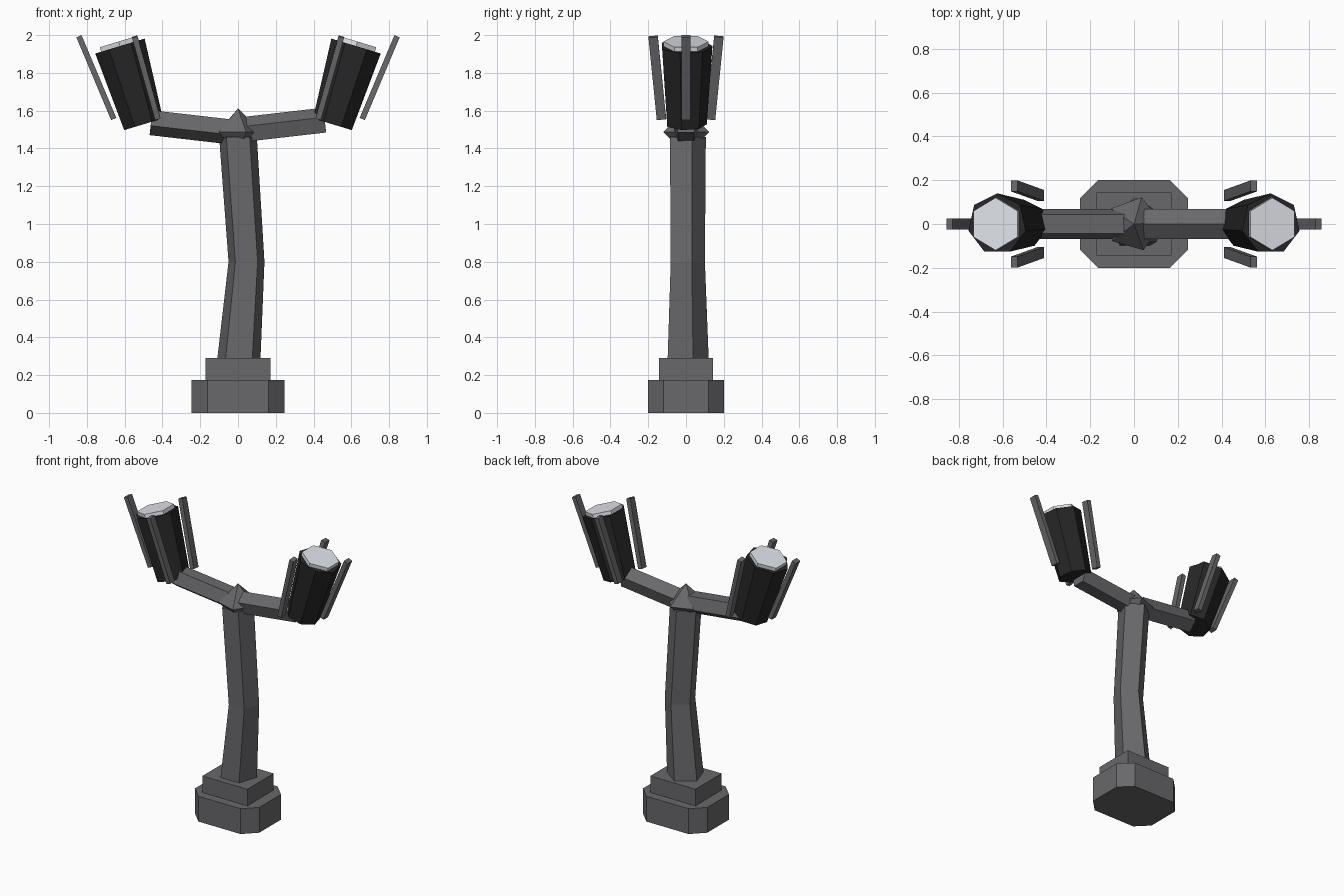
import bpy, math
from mathutils import Vector

if "Cube" in bpy.data.objects:
    bpy.data.objects.remove(bpy.data.objects["Cube"])


def mat(name, c):
    m = bpy.data.materials.new(name)
    m.diffuse_color = (*c, 1)
    m.use_nodes = True
    m.node_tree.nodes["Principled BSDF"].inputs["Base Color"].default_value = m.diffuse_color
    return m


IRON = mat("iron_grey", (0.14, 0.14, 0.15))
DARK = mat("dark_metal", (0.02, 0.02, 0.021))
GLASS = mat("pale_glass", (0.75, 0.77, 0.82))


def loft(name, rings, material):
    """Flat-faced solid through rings of equal point count, capped at both ends."""
    n = len(rings[0])
    verts = [p for r in rings for p in r]
    faces = [tuple(reversed(range(n))), tuple(range(len(verts) - n, len(verts)))]
    for k in range(len(rings) - 1):
        for i in range(n):
            a, b = k * n + i, k * n + (i + 1) % n
            faces.append((a, b, b + n, a + n))
    me = bpy.data.meshes.new(name)
    me.from_pydata(verts, [], faces)
    me.materials.append(material)
    ob = bpy.data.objects.new(name, me)
    bpy.context.collection.objects.link(ob)
    return ob


def poly(n, r, start):
    return [(r * math.cos(start + i * math.tau / n), r * math.sin(start + i * math.tau / n))
            for i in range(n)]


def beam(name, a, b, sec_a, sec_b, material):
    """Prism from a to b; the cross-sections are tilted from the XY plane to face along a-b."""
    a, b = Vector(a), Vector(b)
    q = Vector((0, 0, 1)).rotation_difference(b - a)
    return loft(name, [[a + q @ Vector((*p, 0)) for p in sec_a],
                       [b + q @ Vector((*p, 0)) for p in sec_b]], material)


def rect(x, y):
    return [(-x, -y), (x, -y), (x, y), (-x, y)]


def slab(name, outline, z0, z1):
    return loft(name, [[(x, y, z) for x, y in outline] for z in (z0, z1)], IRON)


# Stepped base
X, Y, cx, cy = 0.246, 0.202, 0.162, 0.118
slab("base_plinth", [(-cx, -Y), (cx, -Y), (X, -cy), (X, cy),
                     (cx, Y), (-cx, Y), (-X, cy), (-X, -cy)], 0, 0.175)
slab("base_step", rect(0.172, 0.143), 0.175, 0.29)

# Bent five-sided post
loft("post", [[(x + px, py, z) for px, py in poly(5, r, math.pi / 2)]
              for x, z, r in ((0.005, 0.29, 0.12), (0.045, 0.8, 0.1), (0, 1.46, 0.105))], IRON)

# Pointed five-sided joint
ring = [(x, y, 1.487) for x, y in poly(5, 0.127, math.radians(74))]
me = bpy.data.meshes.new("joint")
me.from_pydata(ring + [(0, 0, 1.612), (0, 0, 1.362)], [],
               [f for i in range(5) for f in ((i, (i + 1) % 5, 5), ((i + 1) % 5, i, 6))])
me.materials.append(IRON)
bpy.context.collection.objects.link(bpy.data.objects.new("joint", me))

for side, s in (("left", -1), ("right", 1)):
    # Five-sided arm: flat side up on the left, ridge up on the right
    sec = poly(5, 0.073, math.pi)
    beam("arm_" + side, (s * 0.05, 0, 1.496), (s * 0.46, 0, 1.543), sec, sec, IRON)

    # Seven-sided lamp cup with a six-sided lens
    low, top = Vector((s * 0.5, 0, 1.528)), Vector((s * 0.625, 0, 1.942))
    u = (top - low).normalized()
    beam("lamp_cup_" + side, low, top, poly(7, 0.11, math.pi / 2),
         poly(7, 0.14, math.pi / 2), DARK)
    lens = poly(6, 0.12, math.pi / 2)
    beam("lens_" + side, top - u * 0.03, top + u * 0.025, lens, lens, GLASS)

    # Three splayed bars around each cup
    bar = rect(0.015, 0.025)
    beam("outer_bar_" + side, (s * 0.658, 0, 1.556), (s * 0.842, 0, 1.994), bar, bar, IRON)
    for label, t in (("front", -1), ("back", 1)):
        beam(f"{label}_bar_{side}", (s * 0.425, t * 0.13, 1.556),
             (s * 0.547, t * 0.174, 1.992), bar, bar, IRON)
